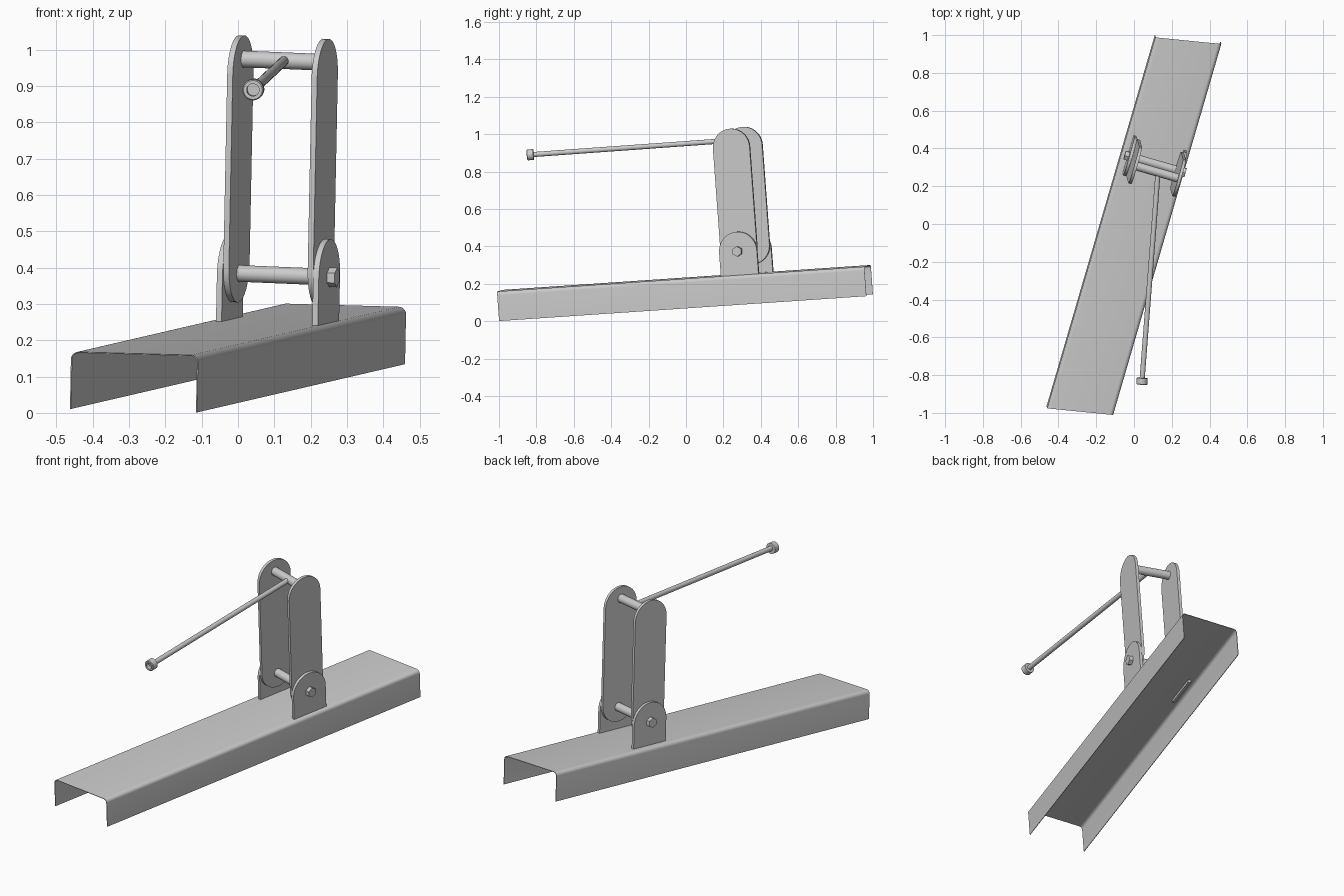
import bpy, bmesh
from math import sin, cos, pi
from mathutils import Vector, Matrix

if "Cube" in bpy.data.objects:
    bpy.data.objects.remove(bpy.data.objects["Cube"])

# Local frame of the tilted channel: x across, y along, z normal to its top
ay = Vector((0.2794, 0.9581, 0.0648)).normalized()
ax = Vector((0.958, -0.28, -0.04))
ax = (ax - ay * ax.dot(ay)).normalized()
az = ax.cross(ay)
FRAME = Matrix.Translation((-0.0015, 0, 0.0725)) @ Matrix((ax, ay, az)).transposed().to_4x4()

MID, L0 = 0.008, 0.356          # linkage centre across and along the channel
PIN_LOW, PIN_TOP = 0.285, 0.877


def finish(name, bm, matrix=FRAME):
    bmesh.ops.recalc_face_normals(bm, faces=bm.faces)
    me = bpy.data.meshes.new(name)
    bm.to_mesh(me)
    bm.free()
    ob = bpy.data.objects.new(name, me)
    ob.matrix_world = matrix
    bpy.context.collection.objects.link(ob)
    bpy.context.view_layer.objects.active = ob
    ob.select_set(True)
    bpy.ops.object.shade_smooth_by_angle(angle=0.6)
    ob.select_set(False)
    return ob


def loft(name, rings, matrix=FRAME):
    """Skin a list of equal-length closed rings and cap both ends."""
    bm = bmesh.new()
    vs = [[bm.verts.new(p) for p in r] for r in rings]
    n = len(rings[0])
    for a, b in zip(vs, vs[1:]):
        for i in range(n):
            j = (i + 1) % n
            bm.faces.new((a[i], a[j], b[j], b[i]))
    bm.faces.new(vs[0])
    bm.faces.new(vs[-1])
    return finish(name, bm, matrix)


def arc(cy, cz, r, a0, a1, n=20):
    return [(cy + r * cos(a0 + (a1 - a0) * i / n), cz + r * sin(a0 + (a1 - a0) * i / n))
            for i in range(n + 1)]


def plate(name, profile, x0, x1):
    return loft(name, [[(x, y, z) for y, z in profile] for x in (x0, x1)])


def rod(name, x0, x1, z, r, n):
    prof = [(L0 + r * sin(2 * pi * i / n), z + r * cos(2 * pi * i / n)) for i in range(n)]
    return plate(name, prof, x0, x1)


# Channel: bent thin sheet, ends cut on a slant
W, H, R, T = 0.173, 0.158, 0.02, 0.003
outer = [(W, 0)] + arc(W - R, H - R, R, 0, pi / 2, 8)
inner = [(W - T, 0)] + arc(W - R, H - R, R - T, 0, pi / 2, 8)
outer += [(-x, z) for x, z in reversed(outer)]
inner += [(-x, z) for x, z in reversed(inner)]
section = outer + inner[::-1]
loft("channel", [[(x, s * 1.025 + 0.184 * x, z) for x, z in section] for s in (-1, 1)])

# Side plates: pivot brackets and swing arms
bracket = [(L0 + 0.105, 0.14)] + arc(L0, PIN_LOW, 0.105, 0, pi) + [(L0 - 0.105, 0.14)]
arm = arc(L0, 0.84, 0.102, 0, pi) + arc(L0, 0.307, 0.102, pi, 2 * pi)
for side, s in (("left", -1), ("right", 1)):
    plate(side + "_bracket", bracket, MID + s * 0.130, MID + s * 0.146)
    plate(side + "_arm", arm, MID + s * 0.113, MID + s * 0.129)
    rod(side + "_bolt_head", MID + s * 0.146, MID + s * 0.168, PIN_LOW, 0.027, 6)

# Cross pins between the arms
rod("lower_pin", MID - 0.14, MID + 0.14, PIN_LOW, 0.023, 32)
rod("upper_pin", MID - 0.115, MID + 0.115, PIN_TOP, 0.023, 32)

# Pull rod with a hollow cap at its free end
tip = Vector((0.041, -0.85, 0.889))
base = FRAME @ Vector((0.012, L0, PIN_TOP))
d = base - tip
mat = Matrix.Translation(tip) @ d.to_track_quat('Z', 'Y').to_matrix().to_4x4()


def lathe(name, stations, n=32):
    return loft(name, [[(r * cos(2 * pi * i / n), r * sin(2 * pi * i / n), z) for i in range(n)]
                       for r, z in stations], mat)


lathe("pull_rod", [(0.0135, 0.03), (0.0135, d.length)])
lathe("rod_cap", [(0.017, 0.02), (0.017, 0.0), (0.026, 0.0), (0.029, 0.003), (0.029, 0.035), (0.012, 0.035)])
